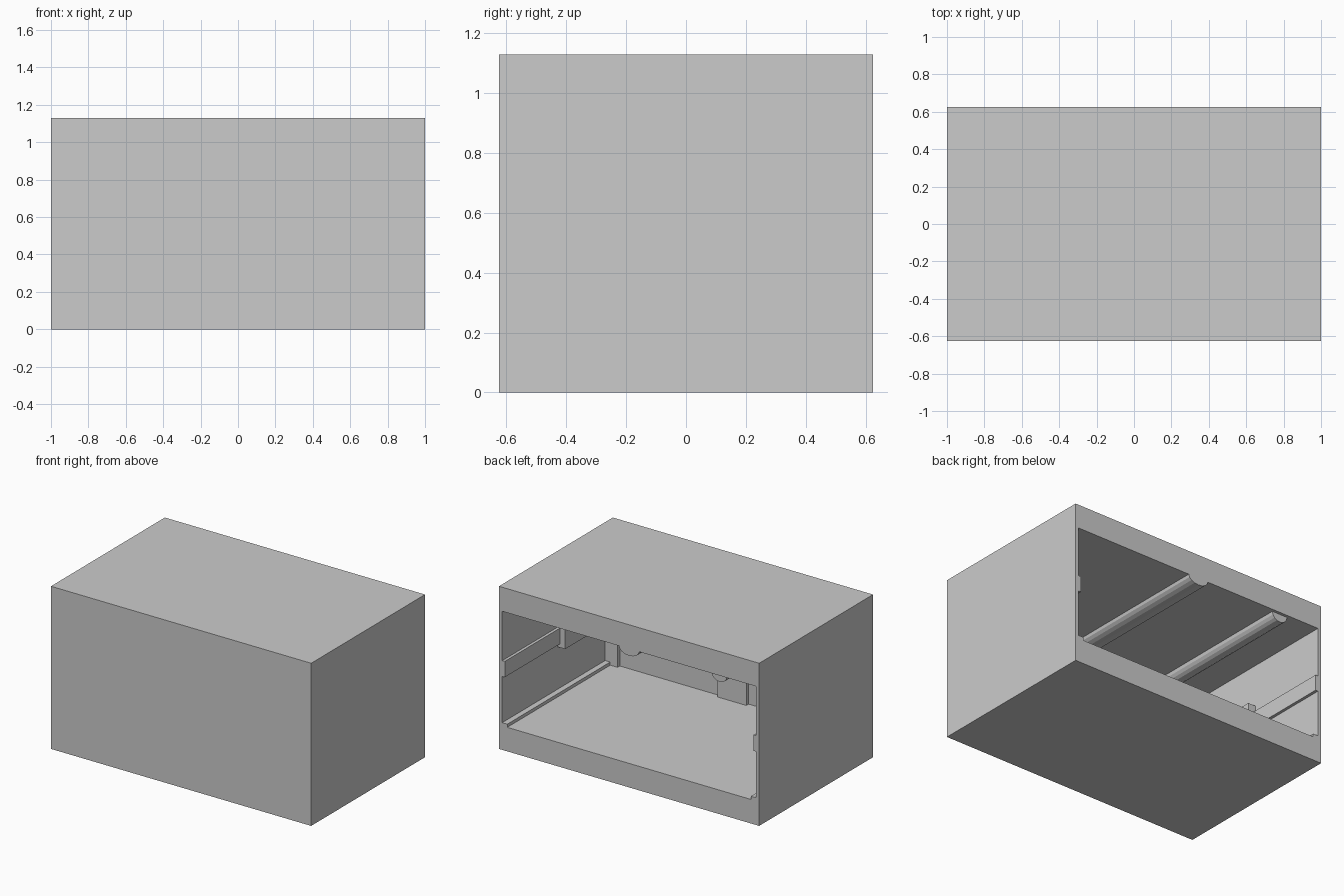
import bpy, bmesh, math

if "Cube" in bpy.data.objects:
    bpy.data.objects.remove(bpy.data.objects["Cube"])

W, D, H = 1.0, 0.625, 1.13          # half width, half depth, height
IX, Z0, Z1 = 0.975, 0.167, 0.963    # cavity half width, floor, ceiling
FAR = -0.53                         # inner front wall


def finish(bm, name):
    bmesh.ops.recalc_face_normals(bm, faces=bm.faces)
    mesh = bpy.data.meshes.new(name)
    bm.to_mesh(mesh)
    bm.free()
    ob = bpy.data.objects.new(name, mesh)
    bpy.context.collection.objects.link(ob)
    return ob


def box(name, x, y, z):
    bm = bmesh.new()
    bmesh.ops.create_cube(bm, size=1)
    for v in bm.verts:
        v.co = [r[0] if c < 0 else r[1] for c, r in zip(v.co, (x, y, z))]
    return finish(bm, name)


def bar(name, profile, y0, y1):
    """Extrude an x-z profile along y."""
    bm = bmesh.new()
    f = bm.faces.new([bm.verts.new((x, y0, z)) for x, z in profile])
    ext = bmesh.ops.extrude_face_region(bm, geom=[f])
    for v in ext["geom"]:
        if isinstance(v, bmesh.types.BMVert):
            v.co.y = y1
    return finish(bm, name)


# hollow housing, open at the back
bm = bmesh.new()
bmesh.ops.create_cube(bm, size=1)
for v in bm.verts:
    v.co = (v.co.x * 2 * W, v.co.y * 2 * D, (v.co.z + 0.5) * H)
bm.normal_update()
back = max(bm.faces, key=lambda f: f.calc_center_median().y)
bmesh.ops.inset_individual(bm, faces=[back], thickness=0.1)
for v in back.verts:
    v.co = (math.copysign(IX, v.co.x), D, Z0 if v.co.z < H / 2 else Z1)
ext = bmesh.ops.extrude_discrete_faces(bm, faces=[back])
for v in ext["faces"][0].verts:
    v.co.y = FAR
finish(bm, "housing")

# side rails, deeper side blocks, floor corner rails and front corner posts
for s, side in ((1, "right"), (-1, "left")):
    def xr(a, b):
        return sorted((s * a, s * b))
    box("side_rail_" + side, xr(0.955, IX), (0.02, D), (0.51, 0.62))
    box("side_block_" + side, xr(0.915, IX), (FAR, 0.02), (0.485, 0.67))
    box("floor_rail_" + side, xr(0.936, IX), (FAR, D), (Z0, Z0 + 0.022))
    box("corner_post_" + side, xr(0.88, IX), (FAR, FAR + 0.025), (Z0, Z1))

# centre pillar on the inner front wall
box("centre_pillar", (-0.11, 0.11), (FAR, FAR + 0.025), (Z0, Z1))

# ceiling runners
arc = [(math.cos(math.pi * i / 8), math.sin(math.pi * i / 8)) for i in range(9)]
bar("centre_runner", [(0.078 * c, Z1 - 0.048 * k) for c, k in arc], FAR, D)
bar("offset_runner", [(-0.68 + 0.06 * c, Z1 - 0.055 * k) for c, k in arc], FAR, 0.605)
